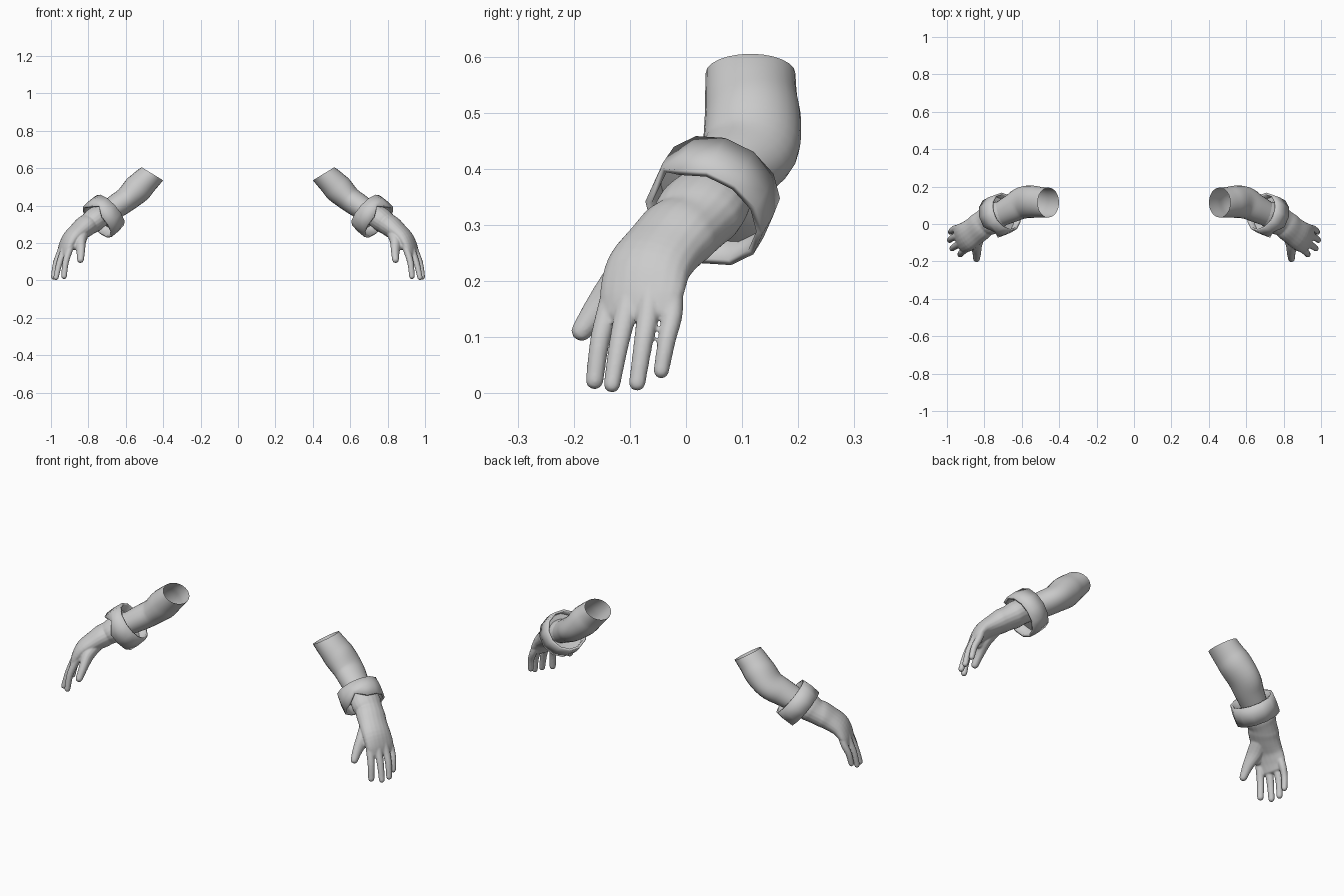
import bpy, bmesh, math
from mathutils import Vector as V

if "Cube" in bpy.data.objects:
    bpy.data.objects.remove(bpy.data.objects["Cube"])

grey = bpy.data.materials.new("grey")
grey.diffuse_color = (0.6, 0.6, 0.6, 1)
grey.use_nodes = True
grey.node_tree.nodes["Principled BSDF"].inputs["Base Color"].default_value = grey.diffuse_color


def make_object(name, bm):
    bmesh.ops.recalc_face_normals(bm, faces=bm.faces)
    me = bpy.data.meshes.new(name)
    bm.to_mesh(me)
    bm.free()
    me.materials.append(grey)
    ob = bpy.data.objects.new(name, me)
    bpy.context.collection.objects.link(ob)
    return ob


def mirror(ob):
    ob.modifiers.new("other_side", 'MIRROR').use_axis[0] = True


def smooth(ob, angle=180):
    bpy.ops.object.select_all(action='DESELECT')
    ob.select_set(True)
    bpy.context.view_layer.objects.active = ob
    bpy.ops.object.shade_smooth_by_angle(angle=math.radians(angle))


def catmull(a, b, c, d, t):
    return 0.5 * (2*b + (c - a)*t + (2*a - 5*b + 4*c - d)*t*t + (3*b - a - 3*c + d)*t**3)


def bridge(bm, loops):
    n = len(loops[0])
    for r, s in zip(loops, loops[1:]):
        for j in range(n):
            bm.faces.new((r[j], r[(j+1) % n], s[(j+1) % n], s[j]))


def loft(bm, stations, side, n=20, steps=4, caps=True, first=None):
    """Tube through (x, y, z, width radius, depth radius) stations."""
    pts = [V(s) for s in stations]
    ext = [pts[0]] + pts + [pts[-1]]
    path = [catmull(*ext[i:i+4], k/steps) for i in range(len(pts)-1) for k in range(steps)]
    path.append(pts[-1])
    rings = []
    for i, p in enumerate(path):
        tan = path[min(i+1, len(path)-1)].to_3d() - path[max(i-1, 0)].to_3d()
        if first and i < steps:
            tan = V(first).normalized().lerp(tan.normalized(), i/steps)
        tan.normalize()
        w = V(side)
        w = (w - tan*w.dot(tan)).normalized()
        d = tan.cross(w)
        c = V(p[:3])
        rings.append((c, w, d, p[3], p[4], tan))
    if caps:  # rounded far end
        c, w, d, a, b, tan = rings[-1]
        for f in (0.5, 0.8, 0.96):
            s = math.sqrt(1 - f*f)
            rings.append((c + tan*f*min(a, b), w, d, a*s, b*s, tan))
    loops = [[bm.verts.new(c + w*a*math.cos(2*math.pi*j/n) + d*b*math.sin(2*math.pi*j/n))
              for j in range(n)] for c, w, d, a, b, _ in rings]
    bridge(bm, loops)
    if caps:
        bm.faces.new(loops[0])
        bm.faces.new(loops[-1])


# Open sleeve from the upper arm over the elbow into the cuff
bm = bmesh.new()
loft(bm, [(.458, .115, .570, .080, .067), (.500, .116, .528, .082, .072),
          (.540, .119, .487, .086, .077), (.595, .114, .435, .086, .067),
          (.650, .085, .397, .076, .064), (.730, .045, .345, .064, .055)],
     (0, 1, 0), n=24, caps=False, first=(.07, 0, -.115))
sleeve = make_object("sleeve", bm)
smooth(sleeve)
mirror(sleeve)

# Glove: forearm, wrist folds and palm, then fingers and thumb fused together
bm = bmesh.new()
ACROSS = (.40, .90, -.15)
loft(bm, [(.690, .065, .372, .062, .056), (.750, .037, .338, .078, .062),
          (.775, .020, .318, .080, .063), (.800, .006, .300, .073, .058),
          (.822, -.013, .285, .077, .058), (.850, -.036, .262, .076, .052),
          (.893, -.066, .225, .079, .043), (.922, -.078, .180, .079, .031),
          (.938, -.082, .145, .070, .020)], ACROSS)
digits = [
    [(.885, -.118, .215, .024, .022), (.903, -.135, .160, .021, .019),
     (.922, -.153, .095, .018, .017), (.930, -.163, .022, .016, .015)],
    [(.912, -.092, .210, .024, .020), (.935, -.106, .150, .021, .018),
     (.957, -.120, .085, .018, .016), (.973, -.132, .015, .015, .014)],
    [(.928, -.062, .205, .022, .020), (.955, -.068, .140, .020, .018),
     (.975, -.077, .085, .017, .016), (.986, -.087, .018, .015, .014)],
    [(.930, -.028, .200, .022, .020), (.952, -.024, .145, .019, .018),
     (.973, -.034, .095, .016, .016), (.981, -.044, .040, .014, .014)],
    [(.835, -.055, .250, .042, .038), (.845, -.105, .208, .040, .032),
     (.841, -.150, .160, .028, .023), (.842, -.186, .111, .019, .018)],
    # web between thumb and index finger
    [(.850, -.070, .240, .035, .035), (.872, -.118, .185, .026, .022)],
]
for d in digits:
    loft(bm, d, ACROSS, n=14)
glove = make_object("glove", bm)
rm = glove.modifiers.new("fuse", 'REMESH')
rm.mode, rm.voxel_size, rm.use_smooth_shade = 'VOXEL', 0.004, True
sm = glove.modifiers.new("soften", 'SMOOTH')
sm.factor, sm.iterations = 0.5, 4
mirror(glove)

# Faceted turned-back cuff with a notch in the hand-side rim
bm = bmesh.new()
N = 12
top, low = V((.683, .065, .375)), V((.752, .032, .313))
axis = (low - top).normalized()
u = V((0, -.7, .7))
u = (u - axis*u.dot(axis)).normalized()
v = axis.cross(u)


def ring(bm, c, r):
    return [bm.verts.new(c + (u*math.cos(2*math.pi*j/N) + v*math.sin(2*math.pi*j/N))*r)
            for j in range(N)]


rims = [ring(bm, c, r) for c, r in ((top, .109), (top.lerp(low, .5), .113), (low, .111))]
rims[2][0].co -= axis*0.035
bridge(bm, rims)
cuff = make_object("cuff", bm)
smooth(cuff, 35)
so = cuff.modifiers.new("cloth", 'SOLIDIFY')
so.thickness, so.offset = 0.012, -1
mirror(cuff)

# Lining that closes the gap between the cuff and the arm
bm = bmesh.new()
bridge(bm, [ring(bm, top.lerp(low, .45), .105), ring(bm, top.lerp(low, .55), .052)])
lining = make_object("cuff_lining", bm)
smooth(lining)
mirror(lining)
